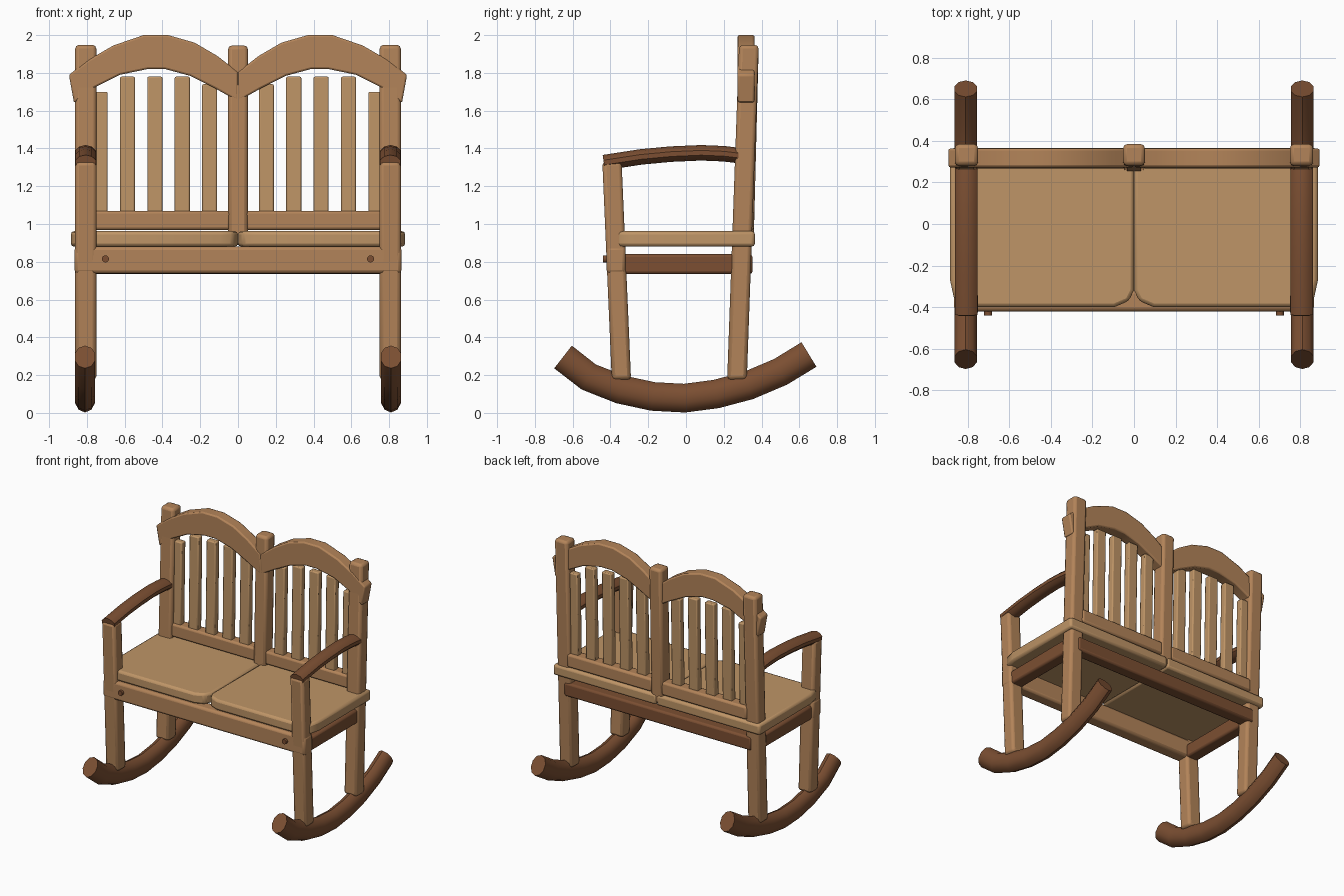
import bpy, bmesh, math
from mathutils import Vector

if "Cube" in bpy.data.objects:
    bpy.data.objects.remove(bpy.data.objects["Cube"])


def material(name, rgb):
    m = bpy.data.materials.new(name)
    m.diffuse_color = (*rgb, 1)
    m.use_nodes = True
    m.node_tree.nodes["Principled BSDF"].inputs["Base Color"].default_value = m.diffuse_color
    return m


PALE = material("pale_wood", (0.52, 0.30, 0.135))
WARM = material("warm_wood", (0.45, 0.23, 0.10))
DARK = material("dark_wood", (0.20, 0.078, 0.032))


def finish(bm, name, mat, bevel=0.0, segments=2):
    bmesh.ops.recalc_face_normals(bm, faces=bm.faces)
    me = bpy.data.meshes.new(name)
    bm.to_mesh(me)
    bm.free()
    me.materials.append(mat)
    ob = bpy.data.objects.new(name, me)
    bpy.context.collection.objects.link(ob)
    bpy.ops.object.select_all(action='DESELECT')
    ob.select_set(True)
    bpy.context.view_layer.objects.active = ob
    bpy.ops.object.shade_smooth_by_angle(angle=math.radians(38))
    if bevel:
        mod = ob.modifiers.new("soft_edges", 'BEVEL')
        mod.width = bevel
        mod.segments = segments
        mod.limit_method = 'ANGLE'
        mod.angle_limit = math.radians(40)
    return ob


def bridge(name, a, b, mat, bevel=0.0):
    """Solid between two matching outlines a and b."""
    bm = bmesh.new()
    va = [bm.verts.new(p) for p in a]
    vb = [bm.verts.new(p) for p in b]
    bm.faces.new(va)
    bm.faces.new(vb)
    n = len(va)
    for i in range(n):
        j = (i + 1) % n
        bm.faces.new((va[i], va[j], vb[j], vb[i]))
    return finish(bm, name, mat, bevel)


def leaning_post(name, x, y0, z0, y1, z1, w, d, mat, bevel=0.02):
    def ring(y, z):
        return [(x + i * w / 2, y + j * d / 2, z)
                for i, j in ((-1, -1), (1, -1), (1, 1), (-1, 1))]
    return bridge(name, ring(y0, z0), ring(y1, z1), mat, bevel)


def box(name, x0, x1, y0, y1, z0, z1, mat, bevel=0.015):
    return leaning_post(name, (x0 + x1) / 2, (y0 + y1) / 2, z0, (y0 + y1) / 2, z1,
                        abs(x1 - x0), y1 - y0, mat, bevel)


def log(name, x, path, rx, rn, mat, sides=10):
    """Oval log swept along a path in the yz plane."""
    bm = bmesh.new()
    pts = [Vector(p) for p in path]
    rings = []
    for i, p in enumerate(pts):
        t = (pts[min(i + 1, len(pts) - 1)] - pts[max(i - 1, 0)]).normalized()
        ring = []
        for k in range(sides):
            a = math.pi / 2 + 2 * math.pi * k / sides
            c, s = rx * math.cos(a), rn * math.sin(a)
            ring.append(bm.verts.new((x + c, p.x - t.y * s, p.y + t.x * s)))
        rings.append(ring)
    for r, q in zip(rings, rings[1:]):
        for k in range(sides):
            j = (k + 1) % sides
            bm.faces.new((r[k], r[j], q[j], q[k]))
    bm.faces.new(rings[0])
    bm.faces.new(rings[-1])
    return finish(bm, name, mat)


ROCKER = [(-.651, .296), (-.515, .19), (-.347, .124), (-.175, .087), (-.008, .078),
          (.16, .1), (.33, .145), (.5, .217), (.651, .309)]
ARM = [(-.435, 1.325), (-.24, 1.355), (-.08, 1.37), (.08, 1.377), (.2, 1.372), (.3, 1.36)]
ARCH_TOP = [(.895, 1.79), (.79, 1.87), (.66, 1.945), (.5, 2.0), (.37, 2.0),
            (.23, 1.96), (.11, 1.89), (0, 1.805)]
ARCH_BOTTOM = [(0, 1.65), (.125, 1.72), (.255, 1.785), (.385, 1.82), (.48, 1.82),
               (.625, 1.79), (.755, 1.725), (.868, 1.64)]
SEAT = [(.001, .365), (.885, .365), (.885, -.27), (.868, -.35), (.84, -.375),
        (.75, -.40), (.095, -.40), (.025, -.37), (.001, -.32)]

for s, side in ((-1, "left"), (1, "right")):
    # rockers and armrests
    log(f"rocker_{side}", s * .81, ROCKER, .057, .076, DARK)
    log(f"armrest_{side}", s * .807, ARM, .057, .041, DARK)
    # legs and back posts
    leaning_post(f"front_leg_{side}", s * .806, -.342, .175, -.392, 1.33, .112, .102, WARM)
    leaning_post(f"back_post_{side}", s * .806, .27, .175, .333, 1.948, .112, .104, WARM)
    # side rail under the seat and bolt on the apron
    box(f"side_rail_{side}", s * .755, s * .85, -.36, .33, .735, .84, DARK)
    bm = bmesh.new()
    bmesh.ops.create_cone(bm, cap_ends=True, segments=12, radius1=.019, radius2=.019, depth=.04)
    bolt = finish(bm, f"bolt_{side}", DARK)
    bolt.location = (s * .702, -.42, .815)
    bolt.rotation_euler = (math.pi / 2, 0, 0)
    # seat half
    bridge(f"seat_{side}", [(s * x, y, .88) for x, y in SEAT],
           [(s * x, y, .962) for x, y in SEAT], PALE, .017)
    # arched top rail half
    outline = ARCH_TOP + ARCH_BOTTOM
    bridge(f"top_arch_{side}", [(s * x, .273, z) for x, z in outline],
           [(s * x, .363, z) for x, z in outline], WARM, .01)
    # lower back rail and slats
    box(f"lower_back_rail_{side}", s * .04, s * .77, .267, .36, .968, 1.07, WARM)
    for i in range(5):
        leaning_post(f"slat_{side}_{i + 1}", s * (.15 + .145 * i), .308, 1.04,
                     .322, 1.70 if i == 4 else 1.78 if i else 1.74, .08, .05, PALE, .008)

# centre post, front apron and back rail
leaning_post("centre_post", 0, .306, .89, .333, 1.945, .105, .104, WARM)
box("front_apron", -.865, .865, -.42, -.32, .738, .88, WARM, .018)
box("back_rail", -.80, .80, .255, .352, .735, .84, DARK)
